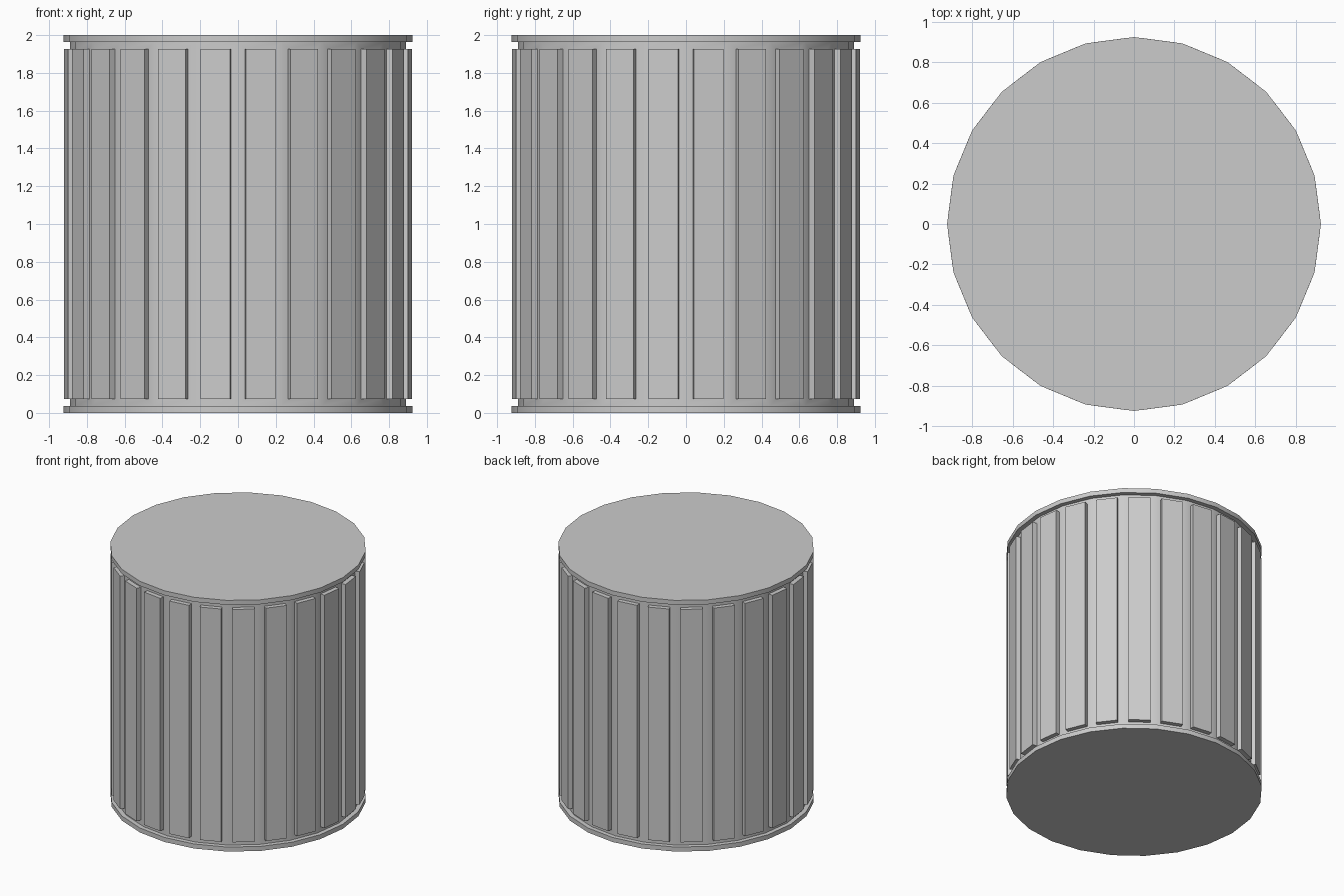
import bpy, bmesh
from mathutils import Matrix

if "Cube" in bpy.data.objects:
    bpy.data.objects.remove(bpy.data.objects["Cube"])

SIDES = 24
RIM_R, CORE_R = 0.925, 0.89
RIM_H, HEIGHT = 0.036, 2.0


def make_cylinder(name, radius, z0, z1, edit=None):
    bm = bmesh.new()
    bmesh.ops.create_cone(bm, cap_ends=True, segments=SIDES, radius1=radius,
                          radius2=radius, depth=z1 - z0,
                          matrix=Matrix.Translation((0, 0, (z0 + z1) / 2)))
    bm.normal_update()
    if edit:
        edit(bm)
    mesh = bpy.data.meshes.new(name)
    bm.to_mesh(mesh)
    bm.free()
    obj = bpy.data.objects.new(name, mesh)
    bpy.context.collection.objects.link(obj)
    bpy.ops.object.select_all(action='DESELECT')
    obj.select_set(True)
    bpy.context.view_layer.objects.active = obj
    bpy.ops.object.shade_smooth_by_angle(angle=0.5236)
    return obj


def raise_panels(bm):
    # Inset every side face, then push it straight out to sit flush with the rims
    faces = [f for f in bm.faces if abs(f.normal.z) < 0.5]
    bmesh.ops.inset_individual(bm, faces=faces, thickness=0.037, use_even_offset=True)
    bm.normal_update()
    for f in faces:
        out = f.normal * (RIM_R - CORE_R)
        new = bmesh.ops.extrude_discrete_faces(bm, faces=[f])["faces"][0]
        bmesh.ops.translate(bm, verts=new.verts[:], vec=out)
    bm.normal_update()


# Drum body with raised side panels
make_cylinder("panelled_drum", CORE_R, RIM_H, HEIGHT - RIM_H, raise_panels)

# End rims
make_cylinder("bottom_rim", RIM_R, 0, RIM_H)
make_cylinder("top_rim", RIM_R, HEIGHT - RIM_H, HEIGHT)
